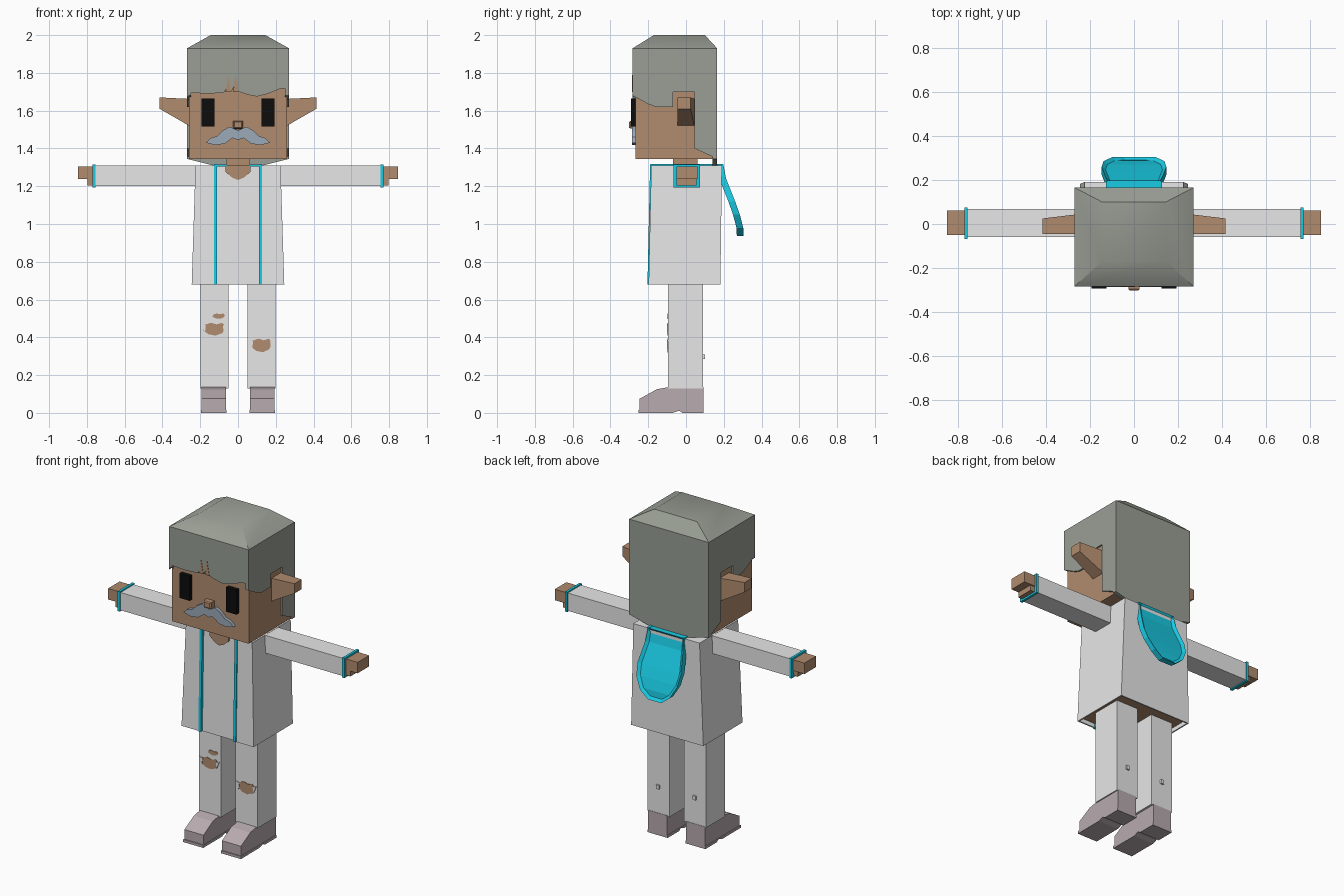
import bpy, bmesh, math

if "Cube" in bpy.data.objects:
    bpy.data.objects.remove(bpy.data.objects["Cube"], do_unlink=True)


def material(name, r, g, b):
    m = bpy.data.materials.new(name)
    m.use_nodes = True
    m.diffuse_color = (r, g, b, 1)
    bsdf = next(n for n in m.node_tree.nodes if n.type == "BSDF_PRINCIPLED")
    bsdf.inputs["Base Color"].default_value = (r, g, b, 1)
    bsdf.inputs["Roughness"].default_value = 0.8
    return m


WHITE = material("white cloth", 0.8, 0.8, 0.8)
SKIN = material("brown skin", 0.44, 0.26, 0.155)
HAIR = material("grey hair", 0.32, 0.345, 0.30)
CYAN = material("cyan trim", 0.01, 0.60, 0.78)
SHOE = material("mauve shoe", 0.48, 0.405, 0.43)
BLUE = material("blue grey moustache", 0.33, 0.405, 0.48)
BLACK = material("black eye", 0.004, 0.004, 0.004)


def loft(name, rings, mats, edit=None):
    """Skin a stack of equal rings and cap both ends."""
    bm = bmesh.new()
    rows = [[bm.verts.new(p) for p in ring] for ring in rings]
    n = len(rows[0])
    for a, b in zip(rows, rows[1:]):
        for i in range(n):
            j = (i + 1) % n
            bm.faces.new((a[i], a[j], b[j], b[i]))
    bm.faces.new(rows[0])
    bm.faces.new(rows[-1])
    bmesh.ops.recalc_face_normals(bm, faces=bm.faces)
    if edit:
        bm.normal_update()
        edit(bm)
    mesh = bpy.data.meshes.new(name)
    bm.to_mesh(mesh)
    bm.free()
    for m in mats if isinstance(mats, list) else [mats]:
        mesh.materials.append(m)
    ob = bpy.data.objects.new(name, mesh)
    bpy.context.collection.objects.link(ob)
    return ob


def rect(x0, x1, y0, y1, z):
    return [(x0, y0, z), (x1, y0, z), (x1, y1, z), (x0, y1, z)]


def box(name, x, y, z, mat):
    x, y = sorted(x), sorted(y)
    return loft(name, [rect(*x, *y, z[0]), rect(*x, *y, z[1])], mat)


def plate_y(name, pts, y0, y1, mat):
    """Extrude an (x, z) outline along y."""
    return loft(name, [[(x, y, z) for x, z in pts] for y in (y0, y1)], mat)


def plate_x(name, pts, x0, x1, mat):
    """Extrude a (y, z) outline along x."""
    return loft(name, [[(x, y, z) for y, z in pts] for x in (x0, x1)], mat)


# Head and face
box("head", (-0.26, 0.26), (-0.267, 0.15), (1.345, 1.9), SKIN)
box("neck", (-0.06, 0.06), (-0.07, 0.06), (1.25, 1.35), SKIN)
loft("nose", [[(x, y, z) for x, z in ((-w, 1.525 - w * 0.8), (w, 1.525 - w * 0.8),
                                      (w, 1.525 + w * 0.8), (-w, 1.525 + w * 0.8))]
              for y, w in ((-0.26, 0.027), (-0.295, 0.025), (-0.302, 0.018))], SKIN)
half = [(0.045, 1.515), (0.08, 1.495), (0.11, 1.465), (0.145, 1.455), (0.17, 1.43),
        (0.12, 1.418), (0.07, 1.425), (0.03, 1.455)]
plate_y("moustache", [(0, 1.495)] + half + [(0, 1.445)] + [(-x, z) for x, z in half[::-1]],
        -0.286, -0.26, BLUE)

# Hair: tapered cap, ragged fringe, side and back panels
cap = loft("hair_cap", [rect(-0.27, 0.27, -0.283, 0.165, 1.74),
                        rect(-0.27, 0.27, -0.283, 0.165, 1.93),
                        rect(-0.145, 0.145, -0.17, 0.10, 2.0)], HAIR)
bpy.context.view_layer.objects.active = cap
cap.select_set(True)
bpy.ops.object.shade_smooth_by_angle(angle=math.radians(40))
cap.select_set(False)
plate_y("hair_fringe", [
    (-0.27, 1.82), (-0.27, 1.665), (-0.255, 1.695), (-0.16, 1.69), (-0.075, 1.695),
    (-0.06, 1.72), (-0.055, 1.74), (-0.035, 1.70), (-0.015, 1.74), (0.005, 1.70),
    (0.05, 1.685), (0.1, 1.675), (0.16, 1.69), (0.22, 1.715), (0.27, 1.72), (0.27, 1.82)],
    -0.283, -0.262, HAIR)
# Narrow partings above the fringe
for i, (x, top) in enumerate(((-0.052, 1.785), (-0.012, 1.79))):
    plate_y(f"hair_parting_{i + 1}", [(x - 0.014, 1.70), (x + 0.016, 1.70), (x, top)],
            -0.285, -0.28, SKIN)
plate_y("hair_back", [(-0.27, 1.8), (-0.27, 1.345), (-0.13, 1.31), (0.13, 1.31),
                      (0.27, 1.345), (0.27, 1.8)], 0.14, 0.165, HAIR)
side_profile = [(-0.283, 1.8), (-0.283, 1.68), (-0.2, 1.635), (-0.16, 1.62), (-0.07, 1.62),
                (-0.07, 1.70), (0.045, 1.70), (0.045, 1.40), (0.165, 1.345), (0.165, 1.8)]


# Coat: flared body with a recessed front panel and a hollow hem
def coat_ring(w, front, back, z):
    s, f = 0.115, front + 0.01
    return [(-w, back, z), (-w, front, z), (-s, front, z), (-s, f, z),
            (s, f, z), (s, front, z), (w, front, z), (w, back, z)]


def hollow_hem(bm):
    hem = [f for f in bm.faces if f.normal.z < -0.9]
    bmesh.ops.inset_region(bm, faces=hem, thickness=0.012)
    walls = bmesh.ops.extrude_face_region(bm, geom=hem)
    floor = [g for g in walls["geom"] if isinstance(g, bmesh.types.BMFace)]
    bmesh.ops.translate(bm, vec=(0, 0, 0.025),
                        verts=list({v for f in floor for v in f.verts}))
    bmesh.ops.delete(bm, geom=[f for f in hem if f.is_valid], context="FACES_ONLY")
    for f in floor:
        f.material_index = 1


loft("coat", [coat_ring(0.245, -0.198, 0.182, 0.68), coat_ring(0.225, -0.184, 0.19, 1.31)],
     [WHITE, SKIN], hollow_hem)
plate_y("neckline", [(-0.065, 1.312), (-0.065, 1.275), (-0.03, 1.245), (0, 1.233),
                     (0.03, 1.245), (0.065, 1.275), (0.065, 1.312)], -0.183, -0.16, SKIN)


# Hood: shield shape hanging down the back with a raised rim
def hood_rim(bm):
    back = [f for f in bm.faces if f.normal.y > 0.3 and f.normal.z > -0.6]
    bmesh.ops.inset_region(bm, faces=back, thickness=0.018, depth=-0.014)


hood_rows = [(1.315, 0.12, 0.198), (1.24, 0.128, 0.212), (1.12, 0.147, 0.26),
             (1.05, 0.138, 0.285), (0.98, 0.10, 0.303), (0.937, 0.045, 0.305)]
loft("hood", [rect(-w, w, y - 0.036, y, z) for z, w, y in hood_rows], CYAN, hood_rim)

# Mirrored parts
for side, s in (("left", 1), ("right", -1)):
    box(f"eye_{side}", (s * 0.124, s * 0.193), (-0.292, -0.26), (1.515, 1.665), BLACK)
    plate_x(f"hair_side_{side}", side_profile, s * 0.25, s * 0.27, HAIR)
    loft(f"ear_{side}", [
        [(s * x, y0, z0), (s * x, y1, z0), (s * x, y1, z1), (s * x, y0, z1)]
        for x, y0, y1, z0, z1 in ((0.25, -0.045, 0.045, 1.515, 1.662),
                                  (0.415, -0.045, 0.025, 1.61, 1.67))], SKIN)
    # Sleeve, cuff and hand
    box(f"sleeve_{side}", (s * 0.2, s * 0.757), (-0.06, 0.068), (1.2, 1.309), WHITE)
    box(f"cuff_{side}", (s * 0.755, s * 0.77), (-0.067, 0.074), (1.194, 1.316), CYAN)
    box(f"hand_{side}", (s * 0.76, s * 0.848), (-0.05, 0.062), (1.238, 1.305), SKIN)
    box(f"thumb_{side}", (s * 0.76, s * 0.798), (-0.05, 0.055), (1.205, 1.24), SKIN)
    # Coat edging down the front and over the shoulder
    x0, x1 = sorted((s * 0.11, s * 0.127))
    loft(f"coat_edge_{side}", [rect(x0, x1, -0.204, -0.18, 0.68),
                               rect(x0, x1, -0.19, -0.165, 1.316)], CYAN)
    box(f"shoulder_edge_{side}", (x0, x1), (-0.188, 0.195), (1.3, 1.317), CYAN)
    box(f"collar_edge_{side}", (s * 0.06, s * 0.12), (-0.186, -0.17), (1.304, 1.315), CYAN)
    # Leg and shoe
    box(f"leg_{side}", (s * 0.05, s * 0.199), (-0.095, 0.09), (0.13, 0.72), WHITE)
    box(f"calf_stud_{side}", (s * 0.115, s * 0.135), (0.085, 0.1), (0.285, 0.31), WHITE)
    plate_x(f"shoe_{side}", [(-0.245, 0.01), (-0.245, 0.075), (-0.155, 0.125), (-0.095, 0.136),
                             (0.092, 0.136), (0.092, 0.01)], s * 0.063, s * 0.192, SHOE)
    plate_x(f"sole_{side}", [(-0.252, 0), (-0.252, 0.016), (0.092, 0.016), (0.092, 0),
                             (-0.02, 0), (-0.035, 0.012), (-0.07, 0)],
            s * 0.06, s * 0.196, SHOE)


# Torn knees: skin patches with pale flaps at each end
def tear(name, x, z, w, h):
    shape = ((-1, -0.2), (-0.85, 0.7), (-0.3, 1), (0.2, 0.75), (0.7, 1), (1, 0.3),
             (0.7, -0.6), (0.1, -1), (-0.5, -0.8))
    plate_y(name, [(x + a * w, z + b * h) for a, b in shape], -0.098, -0.09, SKIN)


tear("knee_tear_right", -0.125, 0.443, 0.06, 0.034)
tear("small_tear_right", -0.102, 0.512, 0.033, 0.014)
tear("knee_tear_left", 0.125, 0.357, 0.056, 0.036)
for name, x, z in (("right", -0.125, 0.45), ("left", 0.125, 0.365)):
    for end, e in (("outer", -1), ("inner", 1)):
        plate_y(f"tear_flap_{name}_{end}",
                [(x + e * 0.068, z + 0.02), (x + e * 0.045, z + 0.012),
                 (x + e * 0.05, z - 0.025)], -0.101, -0.093, WHITE)
